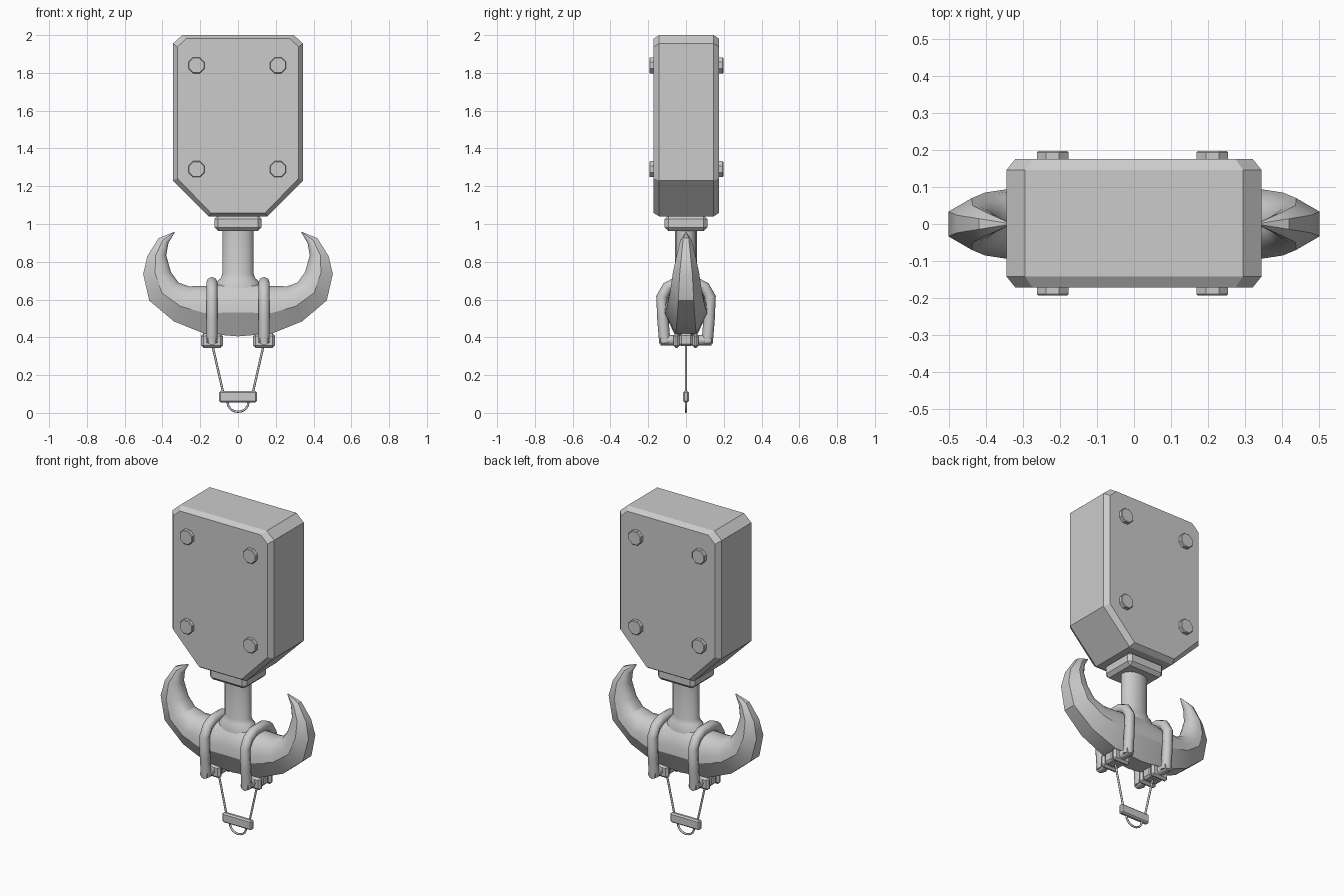
import bpy, bmesh, math
from mathutils import Vector

cube = bpy.data.objects.get("Cube")
if cube:
    bpy.data.objects.remove(cube, do_unlink=True)

steel = bpy.data.materials.new("grey_steel")
steel.use_nodes = True
GREY = (0.6, 0.6, 0.6, 1)
steel.diffuse_color = GREY
steel.node_tree.nodes["Principled BSDF"].inputs["Base Color"].default_value = GREY


def finish(name, bm, angle=None):
    bmesh.ops.recalc_face_normals(bm, faces=bm.faces)
    mesh = bpy.data.meshes.new(name)
    bm.to_mesh(mesh)
    bm.free()
    mesh.materials.append(steel)
    ob = bpy.data.objects.new(name, mesh)
    bpy.context.collection.objects.link(ob)
    if angle:
        bpy.ops.object.select_all(action='DESELECT')
        ob.select_set(True)
        bpy.context.view_layer.objects.active = ob
        bpy.ops.object.shade_smooth_by_angle(angle=math.radians(angle))
    return ob


def loft(name, rings, angle=None):
    """Skin closed rings of equal size and cap both ends."""
    bm = bmesh.new()
    loops = [[bm.verts.new(p) for p in ring] for ring in rings]
    n = len(loops[0])
    for a, b in zip(loops, loops[1:]):
        for i in range(n):
            j = (i + 1) % n
            bm.faces.new((a[i], a[j], b[j], b[i]))
    bm.faces.new(loops[0])
    bm.faces.new(loops[-1])
    return finish(name, bm, angle)


def box(name, centre, size, bevel):
    bm = bmesh.new()
    bmesh.ops.create_cube(bm, size=1)
    for v in bm.verts:
        v.co = Vector(centre) + Vector(c * s for c, s in zip(v.co, size))
    bmesh.ops.bevel(bm, geom=bm.edges[:], offset=bevel, segments=1, affect='EDGES')
    return finish(name, bm)


def tube(name, path, radius, sides=8):
    """Sweep a round section along a planar path."""
    pts = [Vector(p) for p in path]
    plane = Vector((0, 1, 0)) if all(abs(p.y) < 0.001 for p in pts) else Vector((1, 0, 0))
    rings = []
    for i, p in enumerate(pts):
        t = (pts[min(i + 1, len(pts) - 1)] - pts[max(i - 1, 0)]).normalized()
        u = t.cross(plane).normalized()
        rings.append([p + radius * (math.cos(a) * u + math.sin(a) * plane)
                      for a in (2 * math.pi * k / sides for k in range(sides))])
    return loft(name, rings, 50)


def ellipse(rx, ry, z, n=16):
    return [(rx * math.cos(2 * math.pi * k / n), ry * math.sin(2 * math.pi * k / n), z)
            for k in range(n)]


# Pulley housing: clipped outline with chamfered front and back edges
half = [(0.155, 1.04), (0.345, 1.23), (0.345, 1.955), (0.295, 2.0)]
outline = half + [(-x, z) for x, z in reversed(half)]
inner = [(x * 0.93, 1.52 + (z - 1.52) * 0.96) for x, z in outline]
loft("housing", [[(x, y, z) for x, z in ring] for ring, y in
                 ((inner, -0.172), (outline, -0.142), (outline, 0.146), (inner, 0.176))])

# Housing bolts, chamfered octagons on both faces
for side, face, label in ((-1, -0.17, "front"), (1, 0.174, "back")):
    for x in (-0.22, 0.212):
        for z in (1.84, 1.29):
            loft(f"{label}_bolt", [[(x + r * math.cos(a), face + side * d, z + r * math.sin(a))
                 for a in (math.pi * (k + 0.5) / 4 for k in range(8))]
                 for r, d in ((0.046, -0.01), (0.046, 0.02), (0.042, 0.024))])

# Collar and shank
box("collar", (0, 0, 1.005), (0.25, 0.225, 0.085), 0.02)
loft("shank", [ellipse(*r) for r in ((0.125, 0.08, 0.66), (0.11, 0.075, 0.695),
     (0.092, 0.065, 0.712), (0.083, 0.057, 0.735), (0.083, 0.057, 0.98))], 40)

# Double hook: inner point, outer point and half width per station
stations = [((0, 0.70), (0, 0.405), 0.115), ((0.17, 0.672), (0.18, 0.42), 0.112),
            ((0.26, 0.67), (0.34, 0.485), 0.10), ((0.315, 0.69), (0.47, 0.595), 0.085),
            ((0.355, 0.745), (0.502, 0.735), 0.07), ((0.38, 0.835), (0.48, 0.83), 0.05),
            ((0.368, 0.90), (0.42, 0.925), 0.03), ((0.335, 0.955), (0.339, 0.958), 0.003)]
section = [(0, 0.2), (0.06, 0.55), (0.2, 0.82), (0.38, 0.96), (0.57, 1), (1, 0.48)]
section = section + [(t, -w) for t, w in reversed(section)]


def hook_ring(station, sign):
    (ix, iz), (ox, oz), width = station
    return [(sign * (ix + (ox - ix) * t), w * width, iz + (oz - iz) * t) for t, w in section]


loft("double_hook", [hook_ring(s, -1) for s in reversed(stations[1:])]
     + [hook_ring(s, 1) for s in stations], 28)

# Shackles, pins, clamps and ropes on each side
bow = [(-0.112, 0.37), (-0.122, 0.49), (-0.128, 0.615), (-0.098, 0.665), (-0.05, 0.69)]
bow = bow + [(-y, z) for y, z in reversed(bow)]
for s, label in ((1, "left"), (-1, "right")):
    x = s * 0.138
    tube(f"{label}_shackle", [(x, y, z) for y, z in bow], 0.03)
    tube(f"{label}_pin", [(x, -0.135, 0.385), (x, 0.135, 0.385)], 0.027)
    for y in (-0.05, 0.05):
        box(f"{label}_clamp", (x, y, 0.382), (0.115, 0.032, 0.075), 0.012)
    box(f"{label}_clamp_core", (x, 0, 0.387), (0.1, 0.07, 0.068), 0.012)
    tube(f"{label}_rope", [(x, 0, 0.37), (s * 0.077, 0, 0.1)], 0.006)

# Hanging handle with a small loop
box("handle_bar", (0, 0, 0.086), (0.2, 0.03, 0.06), 0.008)
tube("handle_loop", [(0.055 * math.cos(a), 0, 0.056 - 0.05 * math.sin(a))
                     for a in (math.pi * k / 10 for k in range(11))], 0.006)
